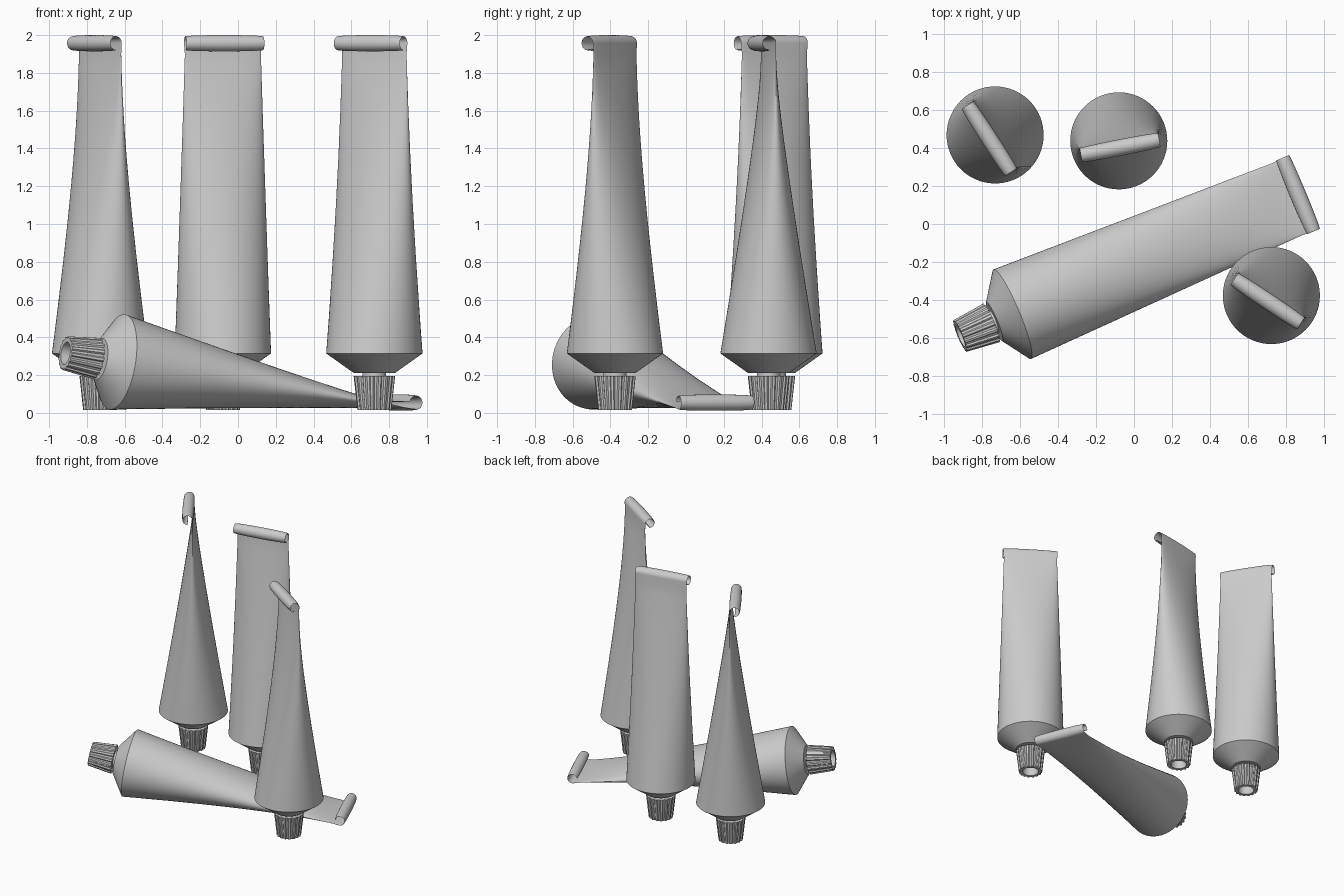
import bpy, bmesh, math
from mathutils import Matrix, Vector

if "Cube" in bpy.data.objects:
    bpy.data.objects.remove(bpy.data.objects["Cube"], do_unlink=True)

grey = bpy.data.materials.new("light_grey")
grey.use_nodes = True
grey.diffuse_color = (0.6, 0.6, 0.6, 1)
grey.node_tree.nodes["Principled BSDF"].inputs["Base Color"].default_value = (0.6, 0.6, 0.6, 1)


def loft(name, rings):
    """Skin a list of equal-length point rings and close both ends."""
    bm = bmesh.new()
    loops = [[bm.verts.new(p) for p in ring] for ring in rings]
    for low, high in zip(loops, loops[1:]):
        for i in range(len(low)):
            j = (i + 1) % len(low)
            bm.faces.new((low[i], low[j], high[j], high[i]))
    bm.faces.new(loops[0][::-1])
    bm.faces.new(loops[-1])
    bmesh.ops.recalc_face_normals(bm, faces=bm.faces)
    mesh = bpy.data.meshes.new(name)
    bm.to_mesh(mesh)
    bm.free()
    mesh.materials.append(grey)
    return mesh


def ellipse(half_width, half_depth, y, z, turn=0.0, sides=64):
    """Cross-section ring; turn tips its depth axis from y towards z."""
    ring = []
    for i in range(sides):
        a = math.tau * i / sides
        d = half_depth * math.sin(a)
        ring.append((half_width * math.cos(a), y + d * math.cos(turn), z + d * math.sin(turn)))
    return ring


# Tube: neck, shoulder cone, body flattening upwards, rolled end
R, BASE, FLAT, TOP = 0.255, 0.315, 1.9, 2.0
THICK, CURL = 0.007, 0.036
rings = [ellipse(r, r, 0, z) for r, z in ((0.062, 0.18), (0.062, 0.212), (0.11, 0.212), (R, BASE))]
STEPS = 24
for i in range(1, STEPS + 1):
    t = i / STEPS
    depth = THICK + (R - THICK) * (1 - t) ** 1.08
    rings.append(ellipse(R + (0.205 - R) * t, depth, 0, BASE + (FLAT - BASE) * t))
centre = TOP - CURL - THICK
for i in range(25):
    a = math.radians(270) * i / 24
    rings.append(ellipse(0.21, THICK, CURL * (math.cos(a) - 1), centre + CURL * math.sin(a), a))
tube_mesh = loft("tube", rings)


# Cap: ribbed tapered sleeve with a recess and a piercing spike inside
RIBS = 16


def cap_ring(radius, z, groove=0.0):
    ring = []
    for i in range(RIBS * 4):
        a = math.tau * (i + (0.3 if i % 2 else 0)) / (RIBS * 4)
        r = radius - (groove if i % 4 > 1 else 0)
        ring.append((r * math.cos(a), r * math.sin(a), z))
    return ring


cap_mesh = loft("cap", [
    cap_ring(0.002, 0.05), cap_ring(0.035, 0.12), cap_ring(0.055, 0.12), cap_ring(0.06, 0.015),
    cap_ring(0.09, 0.015, 0.008), cap_ring(0.11, 0.195, 0.008), cap_ring(0.05, 0.195)])


def standing(x, y, degrees):
    return Matrix.Translation((x, y, 0)) @ Matrix.Rotation(math.radians(degrees), 4, "Z")


# Lying tube: axis drops towards the rolled end, roll faces up
yaw, drop = math.radians(22.7), math.radians(8.8)
axis = Vector((math.cos(drop) * math.cos(yaw), math.cos(drop) * math.sin(yaw), -math.sin(drop)))
up = Vector((math.sin(drop) * math.cos(yaw), math.sin(drop) * math.sin(yaw), math.cos(drop)))
side = (-up).cross(axis)
turn = Matrix((side, -up, axis)).transposed().to_4x4()
lying = Matrix.Translation((-0.64, -0.474, 0.27)) @ turn @ Matrix.Translation((0, 0, -BASE))

places = {
    "back_right": standing(-0.73, 0.468, -57),
    "back_middle": standing(-0.08, 0.437, 11),
    "front_left": standing(0.722, -0.376, -33.7),
    "lying": lying,
}
for place, matrix in places.items():
    for part, mesh in (("tube", tube_mesh), ("cap", cap_mesh)):
        obj = bpy.data.objects.new(place + "_" + part, mesh.copy())
        obj.matrix_world = matrix
        bpy.context.collection.objects.link(obj)
        bpy.ops.object.select_all(action="DESELECT")
        obj.select_set(True)
        bpy.context.view_layer.objects.active = obj
        bpy.ops.object.shade_smooth_by_angle(angle=math.radians(30))
